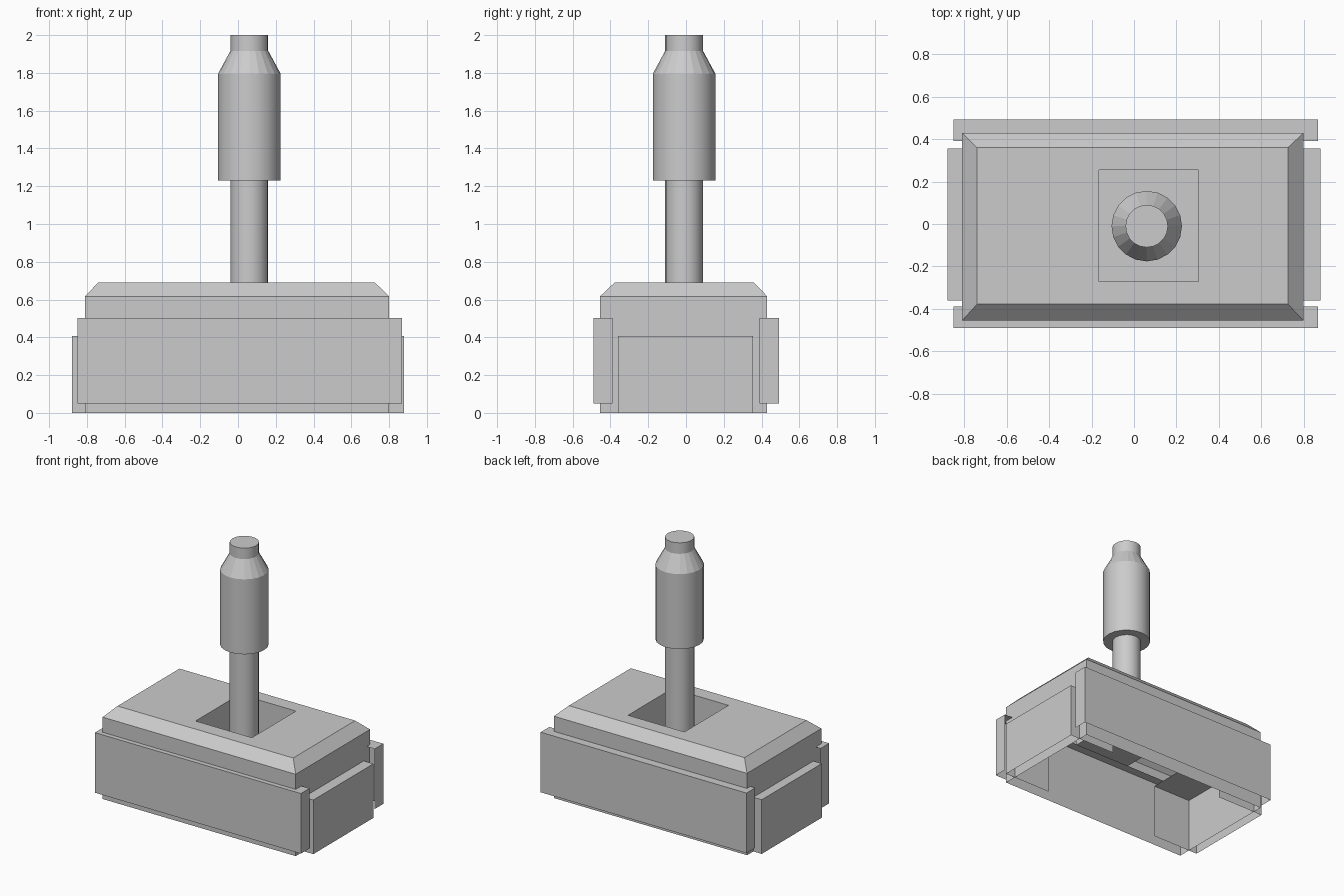
import bpy, bmesh, math
from mathutils import Vector

cube = bpy.data.objects.get("Cube")
if cube:
    bpy.data.objects.remove(cube, do_unlink=True)

grey = bpy.data.materials.new("plain_grey")
grey.use_nodes = True
COLOUR = (0.6, 0.6, 0.6, 1)
grey.diffuse_color = COLOUR
grey.node_tree.nodes["Principled BSDF"].inputs["Base Color"].default_value = COLOUR


def finish(name, bm):
    mesh = bpy.data.meshes.new(name)
    bm.to_mesh(mesh)
    bm.free()
    mesh.materials.append(grey)
    obj = bpy.data.objects.new(name, mesh)
    bpy.context.collection.objects.link(obj)
    return obj


def rectangle(x0, x1, y0, y1, z):
    return [(x0, y0, z), (x1, y0, z), (x1, y1, z), (x0, y1, z)]


def circle(cx, cy, r, z, n=20):
    steps = [2 * math.pi * i / n for i in range(n)]
    return [(cx + r * math.cos(a), cy + r * math.sin(a), z) for a in steps]


def skin(rings, cap_start=False):
    """Join successive rings with quads and cap the last one."""
    bm = bmesh.new()
    loops = [[bm.verts.new(p) for p in ring] for ring in rings]
    for a, b in zip(loops, loops[1:]):
        for i in range(len(a)):
            j = (i + 1) % len(a)
            bm.faces.new((a[i], a[j], b[j], b[i]))
    bm.faces.new(loops[-1])
    if cap_start:
        bm.faces.new(loops[0][::-1])
    return bm


def open_box(name, low, high, open_sides):
    """Box without the faces that look along the given directions."""
    low, high = Vector(low), Vector(high)
    bm = bmesh.new()
    bmesh.ops.create_cube(bm, size=1)
    bm.normal_update()
    gone = [f for f in bm.faces if any(f.normal.dot(Vector(d)) > 0.9 for d in open_sides)]
    bmesh.ops.delete(bm, geom=gone, context='FACES')
    for v in bm.verts:
        v.co = (low + high) / 2 + v.co * (high - low)
    return finish(name, bm)


# Housing: open underneath, bevelled on top, with a square well for the lever
finish("housing", skin([
    rectangle(-0.81, 0.80, -0.455, 0.43, 0),
    rectangle(-0.81, 0.80, -0.455, 0.43, 0.617),
    rectangle(-0.74, 0.725, -0.378, 0.36, 0.69),
    rectangle(-0.165, 0.305, -0.27, 0.255, 0.69),
    rectangle(-0.165, 0.305, -0.27, 0.255, 0.41),
]))

# Long panels on the front and back, hollow towards the housing
DOWN = (0, 0, -1)
open_box("front_panel", (-0.85, -0.49, 0.05), (0.867, -0.388, 0.503), [DOWN, (0, 1, 0)])
open_box("back_panel", (-0.85, 0.39, 0.05), (0.867, 0.493, 0.503), [DOWN, (0, -1, 0)])

# End blocks, hollow towards the housing
open_box("left_end_block", (0.49, -0.36, 0), (0.88, 0.355, 0.408), [DOWN, (-1, 0, 0)])
open_box("right_end_block", (-0.88, -0.36, 0), (-0.49, 0.355, 0.408), [DOWN, (1, 0, 0)])

# Lever: stem, grip, tapered shoulder and tip in one turned shape
profile = [(0.1, 0.41), (0.1, 1.23), (0.166, 1.23), (0.166, 1.795), (0.1, 1.917), (0.1, 2.0)]
lever = finish("lever", skin([circle(0.06, -0.01, r, z) for r, z in profile], True))
bpy.context.view_layer.objects.active = lever
lever.select_set(True)
bpy.ops.object.shade_smooth_by_angle(angle=math.radians(25))
# The shoulder stays faceted
for face in lever.data.polygons:
    if abs(face.normal.z) > 0.1:
        face.use_smooth = False
